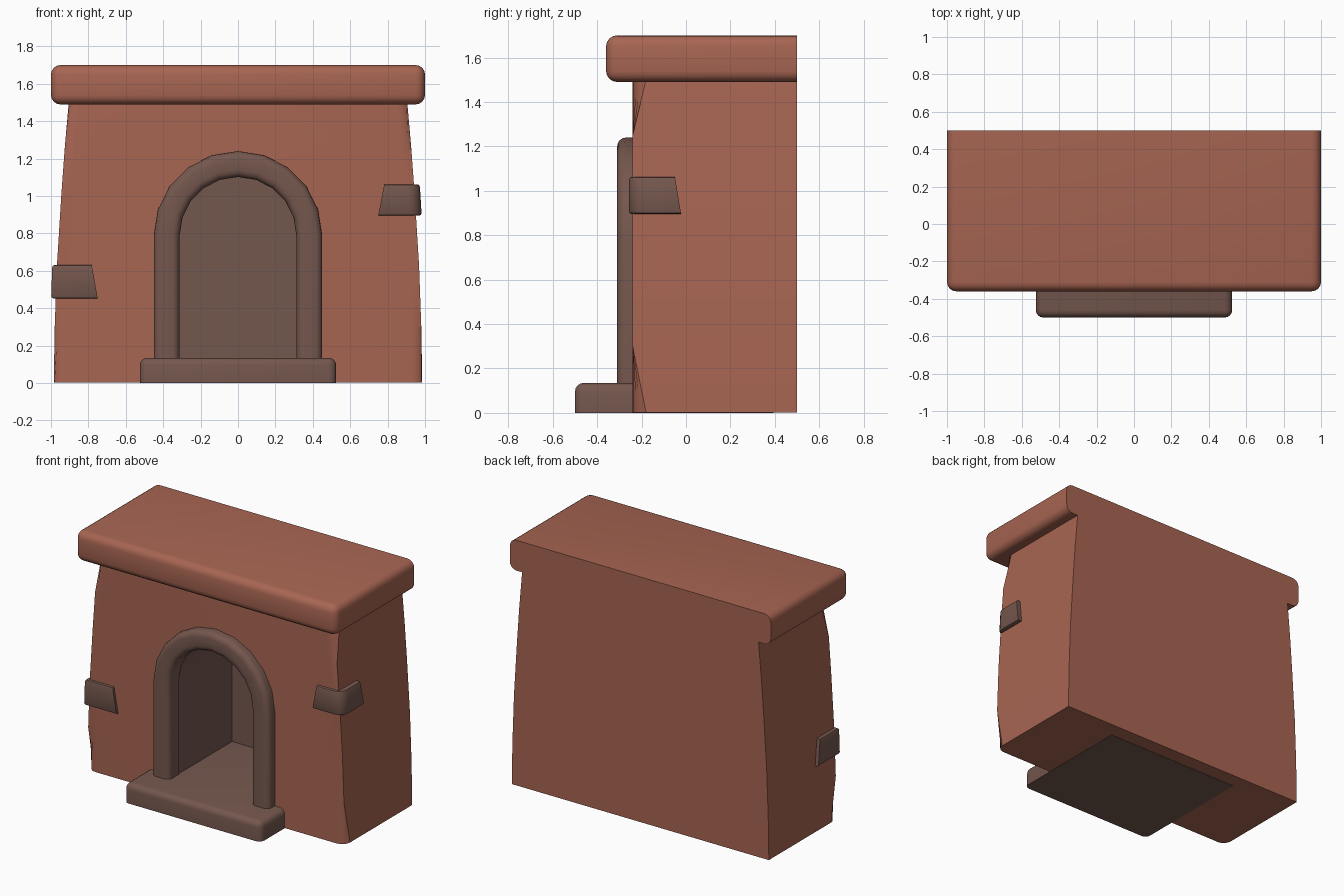
import bpy, bmesh, math

if "Cube" in bpy.data.objects:
    bpy.data.objects.remove(bpy.data.objects["Cube"])


def material(name, color):
    m = bpy.data.materials.new(name)
    m.diffuse_color = (*color, 1)
    m.use_nodes = True
    m.node_tree.nodes["Principled BSDF"].inputs["Base Color"].default_value = m.diffuse_color
    return m


CLAY = material("terracotta", (0.39, 0.131, 0.085))
STONE = material("brown stone", (0.175, 0.095, 0.075))


def finish(name, bm, mat, bevels=()):
    """Bevel chosen edges (rule, width, segments), then make the object."""
    for rule, width, segs in bevels:
        edges = [e for e in bm.edges if rule(e.verts[0].co, e.verts[1].co)]
        bmesh.ops.bevel(bm, geom=edges, offset=width, segments=segs,
                        profile=0.5, affect='EDGES')
    bmesh.ops.recalc_face_normals(bm, faces=bm.faces)
    me = bpy.data.meshes.new(name)
    bm.to_mesh(me)
    bm.free()
    ob = bpy.data.objects.new(name, me)
    bpy.context.collection.objects.link(ob)
    me.materials.append(mat)
    return ob


def smooth(ob):
    bpy.ops.object.select_all(action='DESELECT')
    ob.select_set(True)
    bpy.context.view_layer.objects.active = ob
    bpy.ops.object.shade_smooth_by_angle(angle=math.radians(40))


def prism(points, y0, y1):
    """Extrude an x-z outline from y0 to y1."""
    bm = bmesh.new()
    f = bm.faces.new([bm.verts.new((x, y0, z)) for x, z in points])
    ext = bmesh.ops.extrude_face_region(bm, geom=[f])
    for v in ext["geom"]:
        if isinstance(v, bmesh.types.BMVert):
            v.co.y = y1
    return bm


def box(x0, x1, y0, y1, z0, z1):
    return prism([(x0, z0), (x1, z0), (x1, z1), (x0, z1)], y0, y1)


def arch(r, base, spring=0.79, n=10):
    arc = [(r * math.cos(math.pi * i / n), spring + r * math.sin(math.pi * i / n))
           for i in range(n + 1)]
    return [(r, base)] + arc + [(-r, base)]


# Body with bowed sides and rounded front corners
side = [(0.985, 0.002), (0.98, 0.3), (0.968, 0.63), (0.945, 1.0), (0.927, 1.25), (0.905, 1.5)]
outline = side + [(-x, z) for x, z in reversed(side)]
FRONT = -0.24
body = finish("chimney_body", prism(outline, FRONT, 0.5), CLAY, [
    (lambda a, b: max(a.y, b.y) < FRONT + 0.01 and a.x * b.x > 0, 0.06, 4)])
body.data.materials.append(STONE)

# Hollow firebox cut into the body
cutter = finish("firebox_cutter", prism(arch(0.318, -0.1), -0.6, 0.39), STONE)
cutter.hide_render = True
mod = body.modifiers.new("firebox", 'BOOLEAN')
mod.operation, mod.solver, mod.object = 'DIFFERENCE', 'EXACT', cutter
bpy.context.view_layer.objects.active = body
bpy.ops.object.modifier_apply(modifier=mod.name)
bpy.data.objects.remove(cutter)
for p in body.data.polygons:
    c = p.center
    inside = abs(c.x) < 0.33 and -0.2 < c.y < 0.45 and 0.05 < c.z < 1.2
    p.material_index = 1 if inside else 0
smooth(body)

# Mantel slab, rounded everywhere but at the flat back
smooth(finish("mantel", box(-1, 1, -0.36, 0.5, 1.49, 1.7), CLAY, [
    (lambda a, b: min(a.y, b.y) < 0.4, 0.05, 4)]))

# Hearth slab, forming the firebox floor
smooth(finish("hearth", box(-0.525, 0.525, -0.5, 0.395, 0, 0.135), STONE, [
    (lambda a, b: min(a.y, b.y) < 0.3 and max(a.z, b.z) > 0.1, 0.04, 4)]))

# Arched surround
outer, inner = arch(0.45, 0.05), arch(0.312, 0.05)
smooth(finish("arch_surround", prism(outer + inner[::-1], -0.31, -0.2), STONE, [
    (lambda a, b: max(a.y, b.y) < -0.3 and max(a.z, b.z) > 0.1, 0.04, 4)]))


# Corner stones wrapping the front edges
def corner_stone(name, sx, z0, z1, out0, out1):
    bm = box(0.75, out0, -0.257, -0.022, z0, z1)
    for v in bm.verts:
        if v.co.z > (z0 + z1) / 2:
            v.co.x = out1 if v.co.x > 0.9 else 0.782
            v.co.y = min(v.co.y, -0.05)
    for v in bm.verts:
        v.co.x *= sx
    smooth(finish(name, bm, STONE, [
        (lambda a, b: abs(a.x) > 0.9 and abs(b.x) > 0.9 and max(a.y, b.y) < -0.2, 0.065, 4),
        (lambda a, b: abs(a.z - b.z) < 0.01 and (max(a.y, b.y) < -0.18
         or min(abs(a.x), abs(b.x)) > 0.9), 0.014, 2)]))


corner_stone("corner_stone_right", 1, 0.895, 1.063, 0.982, 0.972)
corner_stone("corner_stone_left", -1, 0.452, 0.632, 0.999, 0.993)
